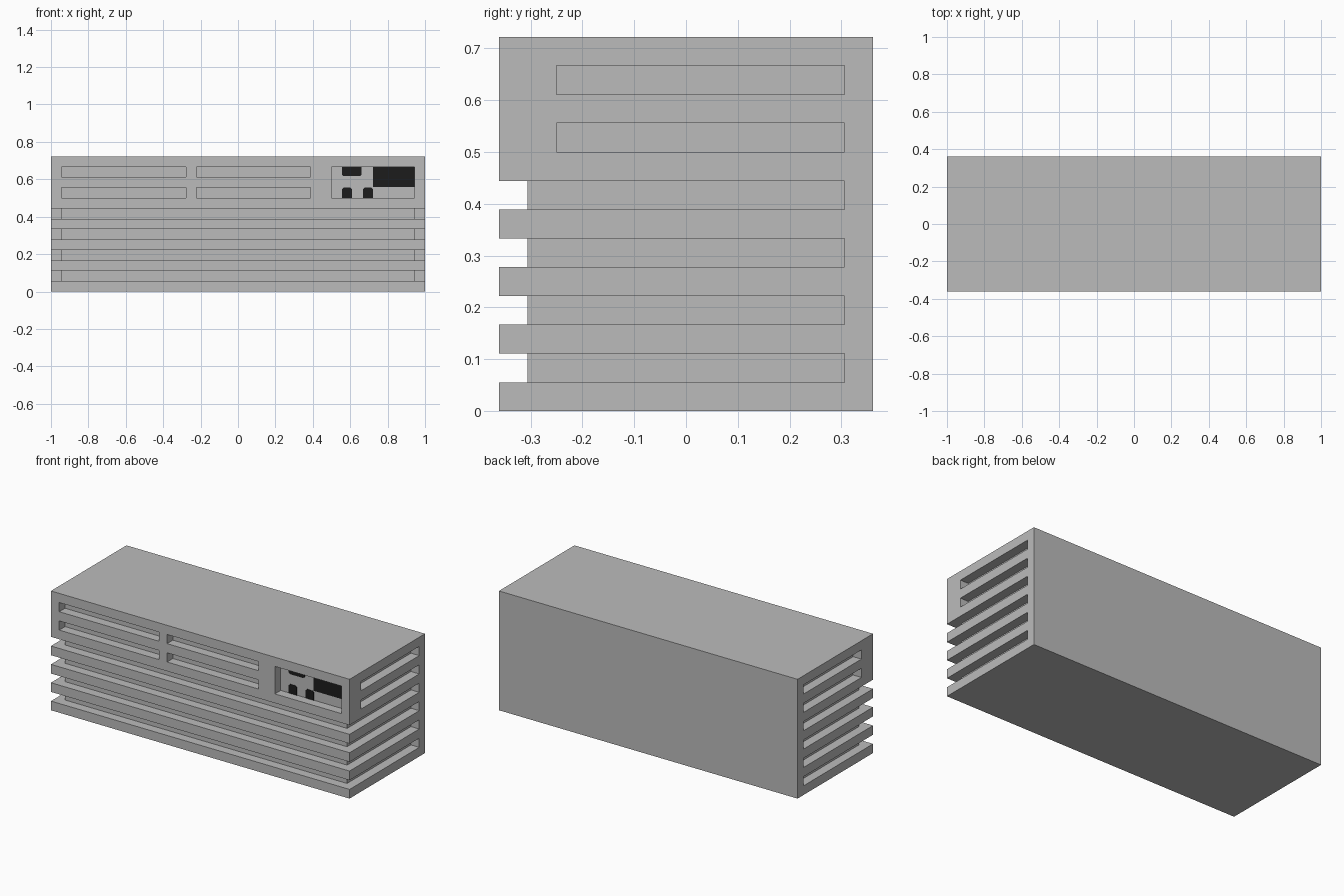
import bpy
import bmesh

cube = bpy.data.objects.get("Cube")
if cube:
    bpy.data.objects.remove(cube, do_unlink=True)

U = 1 / 18             # design module: the block is 36 x 13 x 13 modules
W, D, H = 18, 6.5, 13  # half width, half depth, height


def material(name, rgb):
    m = bpy.data.materials.new(name)
    m.use_nodes = True
    m.diffuse_color = (*rgb, 1)
    bsdf = m.node_tree.nodes["Principled BSDF"]
    bsdf.inputs["Base Color"].default_value = (*rgb, 1)
    bsdf.inputs["Roughness"].default_value = 0.6
    return m


grey = material("light grey", (0.5, 0.5, 0.5))
black = material("black", (0.012, 0.012, 0.012))


def prism(bm, profile, lo, hi, axis="z"):
    """Extrude a closed profile along z (x, y points) or y (x, z points)."""
    place = (lambda a, b, t: (a * U, b * U, t * U)) if axis == "z" else \
            (lambda a, b, t: (a * U, t * U, b * U))
    low = [bm.verts.new(place(a, b, lo)) for a, b in profile]
    high = [bm.verts.new(place(a, b, hi)) for a, b in profile]
    faces = [bm.faces.new(low), bm.faces.new(high)]
    for i in range(len(low)):
        j = (i + 1) % len(low)
        faces.append(bm.faces.new((low[i], low[j], high[j], high[i])))
    bmesh.ops.recalc_face_normals(bm, faces=faces)


def rect(x0, x1, y0, y1):
    return [(x0, y0), (x1, y0), (x1, y1), (x0, y1)]


def finish(bm, name, mat):
    me = bpy.data.meshes.new(name)
    bm.to_mesh(me)
    bm.free()
    me.materials.append(mat)
    ob = bpy.data.objects.new(name, me)
    bpy.context.collection.objects.link(ob)
    return ob


# Solid block
bm = bmesh.new()
prism(bm, rect(-W, W, -D, D), 0, H)
body = finish(bm, "body", grey)

# Cutter for every groove, slot and recess, all one module deep
bm = bmesh.new()
out, inn, front, back = W + 1, W - 1, -D - 1, D - 1
wrap = [(-out, back), (-out, front), (out, front), (out, back),
        (inn, back), (inn, -D + 1), (-inn, -D + 1), (-inn, back)]
for z in (1, 3, 5, 7):                       # grooves round front and sides
    prism(bm, wrap, z, z + 1)
for z in (9, 11):                            # upper slots
    for x0, x1 in ((-17, -5), (-4, 7)):
        prism(bm, rect(x0, x1, front, -D + 1), z, z + 1)
    for x0, x1 in ((-out, -inn), (inn, out)):
        prism(bm, rect(x0, x1, -4.5, back), z, z + 1)
prism(bm, rect(9, 17, front, -D + 1), 9, 12)  # control panel recess
cutter = finish(bm, "groove_cutter", grey)
cutter.hide_render = True

mod = body.modifiers.new("grooves", "BOOLEAN")
mod.operation = "DIFFERENCE"
mod.solver = "EXACT"
mod.object = cutter
bpy.context.view_layer.update()
bpy.context.view_layer.objects.active = body
bpy.ops.object.modifier_apply(modifier=mod.name)
bpy.data.objects.remove(cutter, do_unlink=True)

# Thin dark plates on the panel's back wall
C = 0.15  # corner cut


def plate(name, x0, x1, z0, z1, top_cut=0, low_cut=0):
    pts = [(x0, z0 + low_cut), (x0 + low_cut, z0), (x1 - low_cut, z0),
           (x1, z0 + low_cut), (x1, z1 - top_cut), (x1 - top_cut, z1),
           (x0 + top_cut, z1), (x0, z1 - top_cut)]
    pts = list(dict.fromkeys(pts))
    bm = bmesh.new()
    prism(bm, pts, -D + 0.95, -D + 1, "y")
    finish(bm, name, black)


plate("display_screen", 13, 17, 10.05, 12)
plate("upper_button", 10, 11.9, 11.1, 12, low_cut=C)
plate("left_knob", 10, 10.95, 9, 10, top_cut=C)
plate("right_knob", 12.05, 13, 9, 10, top_cut=C)
